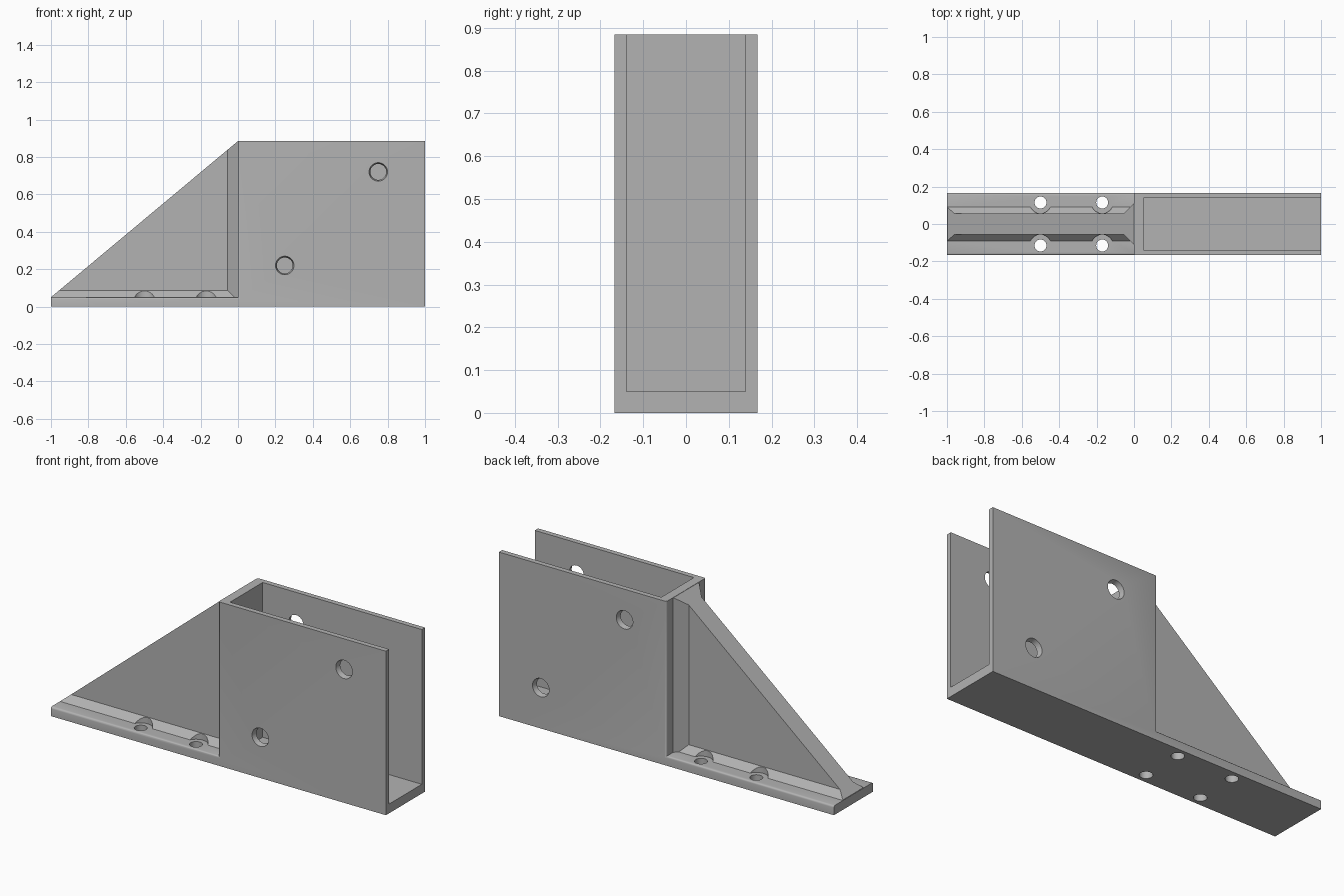
import bpy, bmesh, math
from mathutils import Vector

if "Cube" in bpy.data.objects:
    bpy.data.objects.remove(bpy.data.objects["Cube"], do_unlink=True)

H, W, T = 0.885, 0.167, 0.05        # height, half width, plate thickness
WEB = 0.055                         # half thickness of the web

grey = bpy.data.materials.new("bracket grey")
grey.use_nodes = True
colour = (0.45, 0.45, 0.45, 1)
grey.diffuse_color = colour
grey.node_tree.nodes["Principled BSDF"].inputs["Base Color"].default_value = colour


def finish(name, bm):
    bmesh.ops.recalc_face_normals(bm, faces=bm.faces)
    mesh = bpy.data.meshes.new(name)
    bm.to_mesh(mesh)
    bm.free()
    mesh.materials.append(grey)
    obj = bpy.data.objects.new(name, mesh)
    bpy.context.collection.objects.link(obj)
    return obj


def prism(points, offset):
    """Extrude a flat outline along an offset."""
    bm = bmesh.new()
    face = bm.faces.new([bm.verts.new(p) for p in points])
    ext = bmesh.ops.extrude_face_region(bm, geom=[face])
    verts = [g for g in ext["geom"] if isinstance(g, bmesh.types.BMVert)]
    bmesh.ops.translate(bm, verts=verts, vec=offset)
    return bm


def clip(bm, point, normal):
    """Cut away everything on the normal side of a plane and cap it."""
    cut = bmesh.ops.bisect_plane(bm, geom=bm.verts[:] + bm.edges[:] + bm.faces[:],
                                 plane_co=point, plane_no=normal, clear_outer=True)
    edges = [g for g in cut["geom_cut"] if isinstance(g, bmesh.types.BMEdge)]
    bmesh.ops.contextual_create(bm, geom=edges)


def cone(start, end, r1, r2):
    start, end = Vector(start), Vector(end)
    axis = end - start
    bm = bmesh.new()
    bmesh.ops.create_cone(bm, cap_ends=True, segments=40, radius1=r1, radius2=r2,
                          depth=axis.length)
    bmesh.ops.rotate(bm, verts=bm.verts,
                     matrix=Vector((0, 0, 1)).rotation_difference(axis).to_matrix())
    bmesh.ops.translate(bm, verts=bm.verts, vec=(start + end) / 2)
    return finish("cutter", bm)


def combine(target, tool, operation):
    mod = target.modifiers.new("combine", "BOOLEAN")
    mod.operation, mod.solver, mod.object = operation, "EXACT", tool
    with bpy.context.temp_override(object=target, active_object=target):
        bpy.ops.object.modifier_apply(modifier=mod.name)
    bpy.data.objects.remove(tool, do_unlink=True)


# Base plate and channel block, with softly rounded outer edges
side = [(-1, 0), (1, 0), (1, H), (0, H), (0, T), (-1, T)]
bm = prism([(x, -W, z) for x, z in side], (0, 2 * W, 0))
soft = []
for e in bm.edges:
    a, b = (v.co for v in e.verts)
    same_side = abs(a.y - b.y) < 1e-4
    step = abs(a.z - T) < 1e-4 and abs(b.z - T) < 1e-4
    upright = abs(a.x) < 1e-4 and abs(b.x) < 1e-4
    if same_side and (step or upright):
        soft.append(e)
bmesh.ops.bevel(bm, geom=soft, offset=0.01, segments=3, profile=0.5, affect="EDGES")
bracket = finish("bracket", bm)

# Pocket, open at the top and at the far end
pocket = [(T, -0.139, T), (1.2, -0.139, T), (1.2, 0.139, T), (T, 0.139, T)]
combine(bracket, finish("pocket", prism(pocket, (0, 0, 1))), "DIFFERENCE")

# Sloping web with chamfered feet, and its chamfered joint to the channel
slope = Vector((T - H, 0, 1))
foot = [(0.1, 0.04), (WEB, 0.085), (WEB, 1)]
section = foot + [(-y, z) for y, z in reversed(foot)]
web_bm = prism([(-0.998, y, z) for y, z in section], (1.018, 0, 0))
joint = [(-0.055, WEB), (-0.055, -WEB), (0.02, -0.13), (0.02, 0.13)]
joint_bm = prism([(x, y, 0.03) for x, y in joint], (0, 0, 1))
for b in (web_bm, joint_bm):
    clip(b, (0, 0, H), slope)
    clip(b, (0, 0, H - 0.001), (0, 0, 1))
web = finish("web", web_bm)
web_joint = finish("web_joint", joint_bm)

# Screw head clearances in the feet of the web
screws = [(x, s * 0.115) for x in (-0.5, -0.17) for s in (-1, 1)]
for x, y in screws:
    combine(web, cone((x, y, 0), (x, y, 0.3), 0.0585, 0.0585), "DIFFERENCE")
combine(bracket, web, "UNION")
combine(bracket, web_joint, "UNION")

# Screw holes through the base plate
for x, y in screws:
    combine(bracket, cone((x, y, -0.1), (x, y, 0.08), 0.032, 0.032), "DIFFERENCE")

# Tapered holes in the channel walls, on opposite diagonals
for s, spots in ((-1, [(0.25, 0.22), (0.75, 0.72)]), (1, [(0.25, 0.72), (0.75, 0.22)])):
    for x, z in spots:
        combine(bracket, cone((x, s * 0.177, z), (x, s * 0.129, z), 0.052, 0.04),
                "DIFFERENCE")

# One material, smooth holes and sharp edges
bracket.data.materials.clear()
bracket.data.materials.append(grey)
bpy.ops.object.select_all(action="DESELECT")
bracket.select_set(True)
bpy.context.view_layer.objects.active = bracket
bpy.ops.object.shade_smooth_by_angle(angle=math.radians(32))
